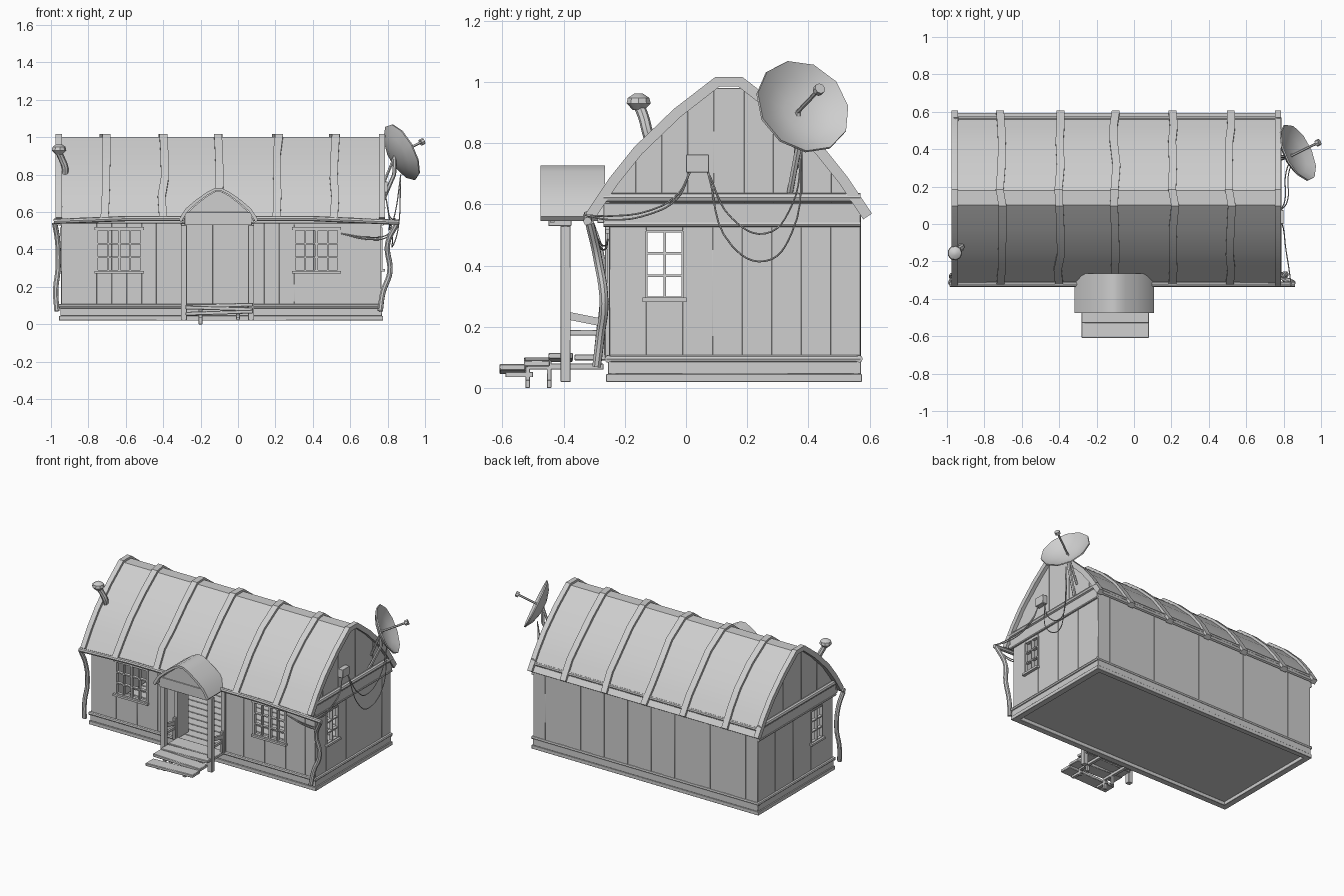
import bpy, bmesh, math, random
from mathutils import Vector

random.seed(4)
if "Cube" in bpy.data.objects:
    bpy.data.objects.remove(bpy.data.objects["Cube"])

grey = bpy.data.materials.new("weathered_grey")
grey.use_nodes = True
grey.diffuse_color = (0.62, 0.62, 0.62, 1)
grey.node_tree.nodes["Principled BSDF"].inputs["Base Color"].default_value = (0.62, 0.62, 0.62, 1)
parts = []


def add(name, mesh):
    mesh.materials.clear()
    mesh.materials.append(grey)
    obj = bpy.data.objects.new(name, mesh)
    bpy.context.scene.collection.objects.link(obj)
    parts.append(obj)
    return obj


def finish(name, bm, chamfer=0.0):
    bmesh.ops.recalc_face_normals(bm, faces=bm.faces)
    if chamfer:
        bmesh.ops.bevel(bm, geom=bm.edges[:], offset=chamfer, segments=1, affect="EDGES")
    mesh = bpy.data.meshes.new(name)
    bm.to_mesh(mesh)
    bm.free()
    return add(name, mesh)


def prism(bm, pts, axis, lo, hi):
    """Extrude a 2D outline along x, y or z."""
    place = {"x": lambda u, v, t: (t, u, v), "y": lambda u, v, t: (u, t, v),
             "z": lambda u, v, t: (u, v, t)}[axis]
    ends = [[bm.verts.new(place(u, v, t)) for u, v in pts] for t in (lo, hi)]
    n = len(pts)
    for ring in ends:
        bm.faces.new(ring)
    for i in range(n):
        j = (i + 1) % n
        bm.faces.new((ends[0][i], ends[0][j], ends[1][j], ends[1][i]))


def loft(name, rings):
    """Join a row of closed sections and cap both ends."""
    bm = bmesh.new()
    rows = [[bm.verts.new(p) for p in ring] for ring in rings]
    n = len(rows[0])
    for r, s in zip(rows, rows[1:]):
        for i in range(n):
            bm.faces.new((r[i], r[(i + 1) % n], s[(i + 1) % n], s[i]))
    bm.faces.new(rows[0])
    bm.faces.new(rows[-1])
    return finish(name, bm)


def rect(a, b, c, d):
    return [(a, c), (b, c), (b, d), (a, d)]


def boxes(name, *dims):
    bm = bmesh.new()
    for x0, x1, y0, y1, z0, z1 in dims:
        prism(bm, rect(x0, x1, y0, y1), "z", z0, z1)
    return finish(name, bm, 0.0015)


def tube(name, pts, radius, smooth=False, sides=1):
    """Round bar or cable through the given points."""
    curve = bpy.data.curves.new(name, "CURVE")
    curve.dimensions = "3D"
    curve.bevel_depth = radius
    curve.bevel_resolution = sides
    curve.use_fill_caps = True
    curve.resolution_u = 6
    sp = curve.splines.new("BEZIER" if smooth else "POLY")
    if smooth:
        sp.bezier_points.add(len(pts) - 1)
        for bp, p in zip(sp.bezier_points, pts):
            bp.co = p
            bp.handle_left_type = bp.handle_right_type = "AUTO"
    else:
        sp.points.add(len(pts) - 1)
        for sp_pt, p in zip(sp.points, pts):
            sp_pt.co = (*p, 1)
    tmp = bpy.data.objects.new(name + "_path", curve)
    mesh = bpy.data.meshes.new_from_object(tmp)
    bpy.data.objects.remove(tmp)
    return add(name, mesh)


# Main dimensions
X0, X1, Y0, Y1, MID = -0.945, 0.765, -0.25, 0.57, 0.14
HALF = [(0.045, 1.016), (0.18, 0.912), (0.31, 0.787), (0.39, 0.687), (0.468, 0.57)]
OUTER = [(MID - d, z) for d, z in reversed(HALF)] + [(MID + d, z) for d, z in HALF]


def profile(inset):
    """Roof outline moved inward by the inset."""
    out = []
    for i, p in enumerate(OUTER):
        a, b = OUTER[max(i - 1, 0)], OUTER[min(i + 1, len(OUTER) - 1)]
        t = Vector((b[0] - a[0], b[1] - a[1])).normalized()
        out.append((p[0] + t.y * inset, p[1] - t.x * inset))
    return out


def roof_band(name, x0, x1, top, bottom, wobble=0.0):
    rings = []
    for p, q in zip(profile(top), profile(bottom)):
        s = random.uniform(-wobble, wobble)
        rings.append([(x + s, *c) for x, c in ((x0, p), (x1, p), (x1, q), (x0, q))])
    return loft(name, rings)


# Roof sheet and ribs
roof_band("roof", X0 - 0.02, X1 + 0.015, 0.016, 0.028)
for i, x in enumerate((-0.958, -0.71, -0.40, -0.10, 0.21, 0.515, 0.77)):
    w = 0.017 if i in (0, 6) else 0.021
    roof_band("roof_rib", x - w, x + w, 0, 0.034, 0 if i in (0, 6) else 0.01)


def roof_height(y):
    pts = profile(0.026)
    for a, b in zip(pts, pts[1:]):
        if a[0] <= y <= b[0]:
            return a[1] + (b[1] - a[1]) * (y - a[0]) / (b[0] - a[0])
    return pts[0][1]


def plank_wall(name, axis, pos, out, edges, z0, top, holes=()):
    """Upright chamfered boards, split around the holes."""
    bm = bmesh.new()
    for i, (a, b) in enumerate(zip(edges, edges[1:])):
        spans = [(z0, None)]
        for h0, h1, lo, hi in holes:
            if h0 - 0.001 <= a and b <= h1 + 0.001:
                spans = [(z0, lo), (hi, None)]
        face = pos + out * 0.002 * (i % 2)
        for lo, hi in spans:
            ta, tb = (top(a), top(b)) if hi is None else (hi, hi)
            if min(ta, tb) - lo > 0.01:
                prism(bm, [(a, lo), (b, lo), (b, tb), (a, ta)], axis, *sorted((face - out * 0.015, face)))
    finish(name, bm, 0.0008)


def split(marks, width):
    """Board edges between fixed marks."""
    out = [marks[0]]
    for a, b in zip(marks, marks[1:]):
        n = max(1, round((b - a) / width))
        out += [a + (b - a) * (k + 1) / n for k in range(n)]
    return out


# Walls with open doorway
WIN = [(-0.755, -0.515, 0.285, 0.505), (0.3, 0.54, 0.285, 0.505)]
DOOR = (-0.28, 0.06, 0.055, 0.53)
front = split([X0, *WIN[0][:2], *DOOR[:2], *WIN[1][:2], X1], 0.085)
plank_wall("front_wall", "y", Y0, -1, front, 0.05, lambda x: 0.6, [*WIN, DOOR])
plank_wall("back_wall", "y", Y1, 1, split([X0, X1], 0.088), 0.05, lambda x: 0.6)
HOLE = (-0.13, -0.01, 0.295, 0.512)
side = split([Y0, *HOLE[:2], Y1], 0.092)
gable = split([Y0, MID - 0.05, MID + 0.05, Y1], 0.092)
for x, s, label in ((X0, -1, "right"), (X1, 1, "left")):
    plank_wall(label + "_wall", "x", x, s, side, 0.05, lambda y: 0.57, [HOLE])
    plank_wall(label + "_gable", "x", x - s * 0.004, s, gable, 0.56, roof_height)
    # Gable tie beams
    boxes(label + "_gable_beam", (*sorted((x - s * 0.01, x + s * 0.012)), Y0 - 0.02, Y1, 0.54, 0.605))
    for z, r in ((0.622, 0.016), (0.535, 0.008)):
        tube(label + "_gable_log", [(x + s * 0.008, Y0 - 0.02, z), (x + s * 0.008, Y1, z)], r, sides=2)

# Door jambs
boxes("door_jamb", (DOOR[0] - 0.015, DOOR[0], Y0, -0.14, 0.1, 0.53), (DOOR[1], DOOR[1] + 0.015, Y0, -0.2, 0.1, 0.53))


def bars(name, axis, pos, out, a, b, z0, z1, cols, rows):
    """Window frame, glazing bars and sill."""
    bm = bmesh.new()

    def bar(u0, u1, v0, v1, depth):
        prism(bm, rect(u0, u1, v0, v1), axis, *sorted((pos - out * 0.015, pos + out * depth)))
    for k in range(cols + 1):
        u = a + (b - a) * k / cols
        w = 0.007 if cols == 4 and k in (0, 2, 4) else 0.004
        bar(u - w, u + w, z0, z1, 0.008)
    for k in range(rows + 1):
        v = z0 + (z1 - z0) * k / rows
        bar(a, b, v - 0.004, v + 0.004, 0.007)
    bar(a - 0.012, b + 0.012, z0 - 0.014, z0, 0.022)
    if cols == 4:
        bar(a - 0.012, b + 0.012, z1, z1 + 0.014, 0.014)
    finish(name, bm)


for w in WIN:
    bars("front_window", "y", Y0, -1, *w, 4, 3)
bars("right_window", "x", X0, -1, *HOLE, 2, 3)
bars("left_window", "x", X1, 1, *HOLE, 2, 3)

# Base frame, floor plate and floorboards
for name, g, z0, z1 in (("base_sill", 0.011, 0.02, 0.045), ("base_board", 0.005, 0.045, 0.09)):
    boxes(name, (X0 - g, X1 + g, Y0 - g, Y0 + 0.03, z0, z1), (X0 - g, X1 + g, Y1 - 0.03, Y1 + g / 2, z0, z1),
          (X0 - g, X0 + 0.03, Y0, Y1, z0, z1), (X1 - 0.03, X1 + g, Y0, Y1, z0, z1))
boxes("floor", (X0, X1, Y0, Y1, 0.045, 0.08))
rows = split([Y0, Y1 - 0.02], 0.075)
boxes("floorboards", *[(X0 + 0.02, X1 - 0.02, a + 0.003, b - 0.003, 0.08, 0.1) for a, b in zip(rows, rows[1:])])
for y in (Y0 - 0.004, Y1 - 0.004):
    tube("base_log", [(X0 - 0.012, y, 0.095), (X1 + 0.012, y, 0.095)], 0.012, sides=2)
for x in (X0 - 0.002, X1 + 0.002):
    tube("base_log", [(x, Y0 - 0.01, 0.095), (x, Y1, 0.095)], 0.012, sides=2)

# Eaves, gutter and crooked downpipes
tube("back_eave_log", [(X0, 0.564, 0.606), (X1, 0.564, 0.606)], 0.012, sides=2)
boxes("front_eave_board", (X0 - 0.01, X1 + 0.01, -0.29, Y0, 0.54, 0.565))
tube("gutter", [(-0.985, -0.322, 0.55), (-0.6, -0.322, 0.565), (0.4, -0.322, 0.565), (0.86, -0.322, 0.545)], 0.014, sides=2)
tube("right_downpipe", [(-0.98, -0.315, 0.54), (-0.965, -0.285, 0.45), (-0.962, -0.268, 0.3),
                        (-0.975, -0.28, 0.18), (-0.968, -0.292, 0.07)], 0.015, True, 2)
tube("left_downpipe", [(0.85, -0.315, 0.54), (0.8, -0.29, 0.43), (0.812, -0.268, 0.28),
                       (0.775, -0.28, 0.17), (0.76, -0.292, 0.07)], 0.015, True, 2)

# Porch roof
PX = -0.105
arch = [(0.212, 0.56), (0.175, 0.618), (0.12, 0.665), (0.06, 0.707), (0.018, 0.728)]
rim = [(PX - d, z) for d, z in arch] + [(PX + d, z) for d, z in reversed(arch)]
inner = [(PX + (x - PX) * 0.94, z - 0.015) for x, z in rim]
loft("porch_roof", [[(p[0], -0.475, p[1]), (p[0], -0.265, p[1]), (q[0], -0.265, q[1]), (q[0], -0.475, q[1])]
                    for p, q in zip(rim, inner)])
bm = bmesh.new()
prism(bm, [(PX + (x - PX) * 0.98, z - 0.004) for x, z in inner], "y", -0.445, -0.43)
finish("porch_gable", bm)
boxes("porch_beam", (-0.285, 0.075, -0.45, -0.375, 0.53, 0.6))
for x in (-0.29, 0.07):
    boxes("porch_post", (x - 0.016, x + 0.016, -0.41, -0.377, 0.02, 0.53))
    boxes("door_post", (x - 0.014, x + 0.014, -0.265, -0.25, 0.09, 0.54))
    boxes("rail_post", (x - 0.01, x + 0.01, -0.285, -0.265, 0.1, 0.25))
    boxes("lower_rail", (x - 0.008, x + 0.008, -0.38, -0.27, 0.172, 0.19))
    bm = bmesh.new()
    prism(bm, [(-0.38, 0.222), (-0.27, 0.2), (-0.27, 0.226), (-0.38, 0.248)], "x", x - 0.009, x + 0.009)
    finish("hand_rail", bm)

# Steps
for y0, y1, z, tilt in ((-0.61, -0.525, 0.052, 0.006), (-0.53, -0.445, 0.075, -0.005),
                        (-0.45, -0.37, 0.09, 0.005), (-0.365, -0.26, 0.09, 0)):
    bm = bmesh.new()
    prism(bm, [(-0.28, z - tilt), (0.08, z + tilt), (0.08, z + tilt + 0.02), (-0.28, z - tilt + 0.02)], "y", y0, y1)
    finish("step", bm, 0.003)
for x, foot in ((-0.2, 0), (0.0, 0.025)):
    boxes("step_support", (x - 0.01, x + 0.01, -0.525, -0.51, foot, 0.07), (x - 0.01, x + 0.01, -0.455, -0.44, foot, 0.09),
          (x - 0.01, x + 0.01, -0.59, -0.5, 0.035, 0.052), (x - 0.01, x + 0.01, -0.52, -0.27, 0.06, 0.08))

# Satellite dish
axis = Vector((0.82, 0.4, 0.42)).normalized()
turn = axis.to_track_quat("Z", "Y")
centre = Vector((0.88, 0.384, 0.922))
SIDES = 11
shell = [(0.05, -0.048), (0.115, -0.03), (0.163, 0.0), (0.165, -0.008), (0.115, -0.038), (0.05, -0.056)]
loft("dish", [[centre + turn @ Vector((r * math.cos(math.tau * k / SIDES), r * math.sin(math.tau * k / SIDES), h))
               for k in range(SIDES)] for r, h in shell])
tube("dish_feed", [centre - axis * 0.05, centre + axis * 0.125], 0.007)
tube("dish_receiver", [centre + axis * 0.117, centre + axis * 0.137], 0.018, sides=2)
back = centre - axis * 0.05
tube("dish_arm", [(X1, 0.34, 0.64), (0.835, 0.37, 0.8), back], 0.011)
tube("dish_brace", [(X1, 0.36, 0.72), back], 0.008)

# Junction box and cables
boxes("junction_box", (X1, X1 + 0.035, 0.0, 0.075, 0.705, 0.763))
for low, x in ((0.505, 0.81), (0.415, 0.825)):
    tube("dish_cable", [(0.785, 0.07, 0.71), (x, 0.15, low + 0.05), (x, 0.26, low), (x + 0.03, 0.345, low + 0.09),
                        (0.87, 0.38, 0.8)], 0.003, True)
for drop in (0, 0.012):
    tube("gutter_cable", [(0.785, 0.015, 0.71), (0.8, -0.03, 0.63 - drop), (0.81, -0.12, 0.58 - drop),
                          (0.83, -0.25, 0.562 - drop), (0.84, -0.33, 0.565)], 0.003, True)
    tube("wall_cable", [(0.84, -0.315, 0.54), (0.8, -0.285, 0.48 - drop), (0.7, -0.265, 0.465 - drop),
                        (0.55, -0.256, 0.485)], 0.003, True)

# Stove pipe with cap
tube("stove_pipe", [(-0.925, -0.115, 0.8), (-0.925, -0.127, 0.84), (-0.94, -0.137, 0.88), (-0.958, -0.152, 0.92)],
     0.018, True, 2)
cap = [(0.018, 0.908), (0.04, 0.93), (0.036, 0.948), (0.015, 0.962)]
loft("pipe_cap", [[(-0.958 + r * math.cos(math.tau * k / 9), -0.155 + r * math.sin(math.tau * k / 9), z)
                   for k in range(9)] for r, z in cap])

# Smooth curved parts, keep edges sharp
bpy.ops.object.select_all(action="DESELECT")
for obj in parts:
    obj.select_set(True)
bpy.context.view_layer.objects.active = parts[0]
bpy.ops.object.shade_smooth_by_angle(angle=math.radians(36))
